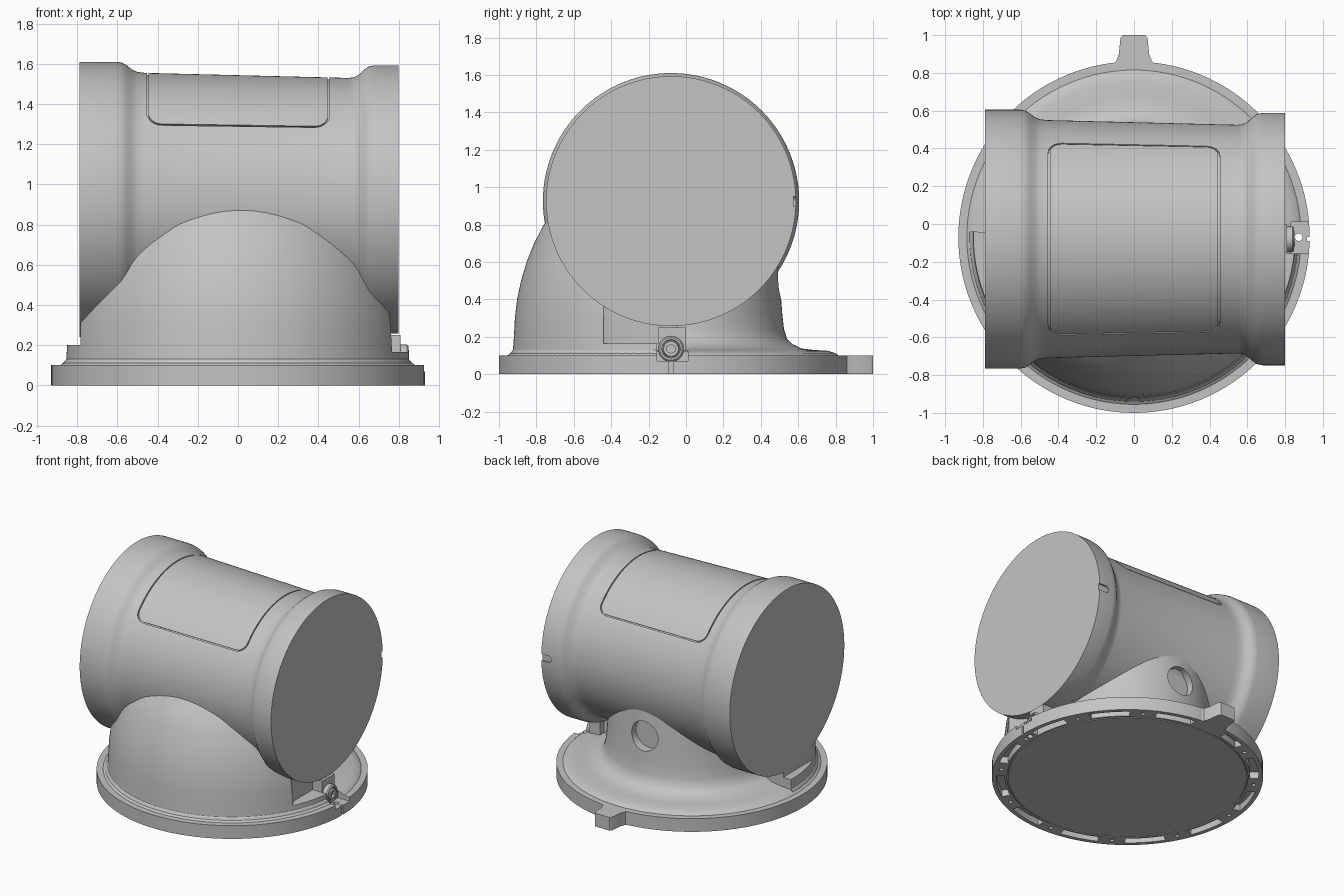
import bpy, bmesh
from math import sin, cos, pi, radians, hypot
from mathutils import Matrix, Vector

if "Cube" in bpy.data.objects:
    bpy.data.objects.remove(bpy.data.objects["Cube"])

grey = bpy.data.materials.new("cast grey")
grey.use_nodes = True
grey.diffuse_color = (0.55, 0.55, 0.55, 1)
grey.node_tree.nodes["Principled BSDF"].inputs["Base Color"].default_value = (0.55, 0.55, 0.55, 1)

CY = -0.07                                  # base centre in y
AXIS_Y, AXIS_Z = -0.08, 0.925               # barrel axis
ALONG_X = Matrix.Rotation(pi / 2, 4, 'Y')   # lathe axis z -> x
ALONG_Y = Matrix.Rotation(-pi / 2, 4, 'X')  # lathe axis z -> y


def finish(name, bm, matrix=Matrix()):
    bmesh.ops.remove_doubles(bm, verts=bm.verts, dist=1e-5)
    bmesh.ops.recalc_face_normals(bm, faces=bm.faces)
    bm.transform(matrix)
    mesh = bpy.data.meshes.new(name)
    bm.to_mesh(mesh)
    bm.free()
    mesh.materials.append(grey)
    ob = bpy.data.objects.new(name, mesh)
    bpy.context.collection.objects.link(ob)
    return ob


def lathe(name, profile, steps=128, a0=0.0, a1=360.0, matrix=Matrix()):
    """Turn a closed (radius, height) outline about z, fully or through an arc."""
    bm = bmesh.new()
    full = a1 - a0 >= 360
    rings = []
    for i in range(steps if full else steps + 1):
        a = radians(a0 + (a1 - a0) * i / steps)
        rings.append([bm.verts.new((r * cos(a), r * sin(a), h)) for r, h in profile])
    n = len(profile)
    for i in range(steps):
        p, q = rings[i], rings[(i + 1) % len(rings)]
        for j in range(n):
            k = (j + 1) % n
            if profile[j][0] > 0 or profile[k][0] > 0:
                bm.faces.new((p[j], p[k], q[k], q[j]))
    if not full:
        bm.faces.new(rings[0])
        bm.faces.new(rings[-1])
    return finish(name, bm, matrix)


def prism(name, outline, low, high, matrix=Matrix()):
    bm = bmesh.new()
    face = bm.faces.new([bm.verts.new((x, y, low)) for x, y in outline])
    top = bmesh.ops.extrude_face_region(bm, geom=[face])["geom"]
    bmesh.ops.translate(bm, vec=(0, 0, high - low),
                        verts=[v for v in top if isinstance(v, bmesh.types.BMVert)])
    return finish(name, bm, matrix)


def box(name, x0, x1, y0, y1, z0, z1):
    return prism(name, [(x0, y0), (x1, y0), (x1, y1), (x0, y1)], z0, z1)


def rod(name, radius, length, place, turn=Matrix(), steps=32):
    return lathe(name, [(0, 0), (radius, 0), (radius, length), (0, length)], steps,
                 matrix=Matrix.Translation(place) @ turn)


def cut(target, cutters):
    bpy.context.view_layer.objects.active = target
    for c in cutters:
        c.hide_render = True
        mod = target.modifiers.new("cut", 'BOOLEAN')
        mod.operation, mod.solver, mod.object = 'DIFFERENCE', 'EXACT', c
        bpy.ops.object.modifier_apply(modifier=mod.name)
        bpy.data.objects.remove(c)


at_base = Matrix.Translation((0, CY, 0))

# Base disc with the rear neck and its fillet
base = lathe("base_and_rear_neck", [
    (0, 0), (.93, 0), (.93, .1), (.885, .1), (.87, .112), (.83, .125), (.75, .13), (.69, .137),
    (.64, .16), (.61, .19), (.594, .24), (.585, .32), (.575, .45), (.57, .6), (.56, .72), (0, .72)],
    matrix=at_base)

# Underside: seam ring, slots and screw holes; round port at the rear
cutters = [lathe("seam", [(.818, -.02), (.826, -.02), (.826, .01), (.818, .01)], matrix=at_base)]
for i in range(12):
    mid = 30 * i + 12
    cutters.append(lathe("slot", [(.842, -.02), (.9, -.02), (.9, .05), (.842, .05)], 8,
                         mid - 9, mid + 9, at_base))
    a = radians(mid + 15)
    cutters.append(rod("hole", .014, .06, (.872 * cos(a), CY + .872 * sin(a), -.02), steps=12))
cutters.append(rod("port", .11, .2, (0, .44, .51), ALONG_Y, 48))
# Clamp pocket with its slit and through hole
cutters.append(box("pocket", .83, 1, -.155, .01, .07, .3))
cutters.append(rod("pin_hole", .02, .3, (.872, CY, -.1)))
cutters.append(box("slit", .915, 1, -.09, -.07, -.1, .2))
cut(base, cutters)

# Bulging front half of the neck, trimmed flush with the barrel ends
front_neck = lathe("front_neck", [
    (0, .08), (.875, .08), (.87, .112), (.855, .13), (.85, .2), (.845, .3), (.833, .4), (.812, .5),
    (.782, .6), (.742, .7), (.69, .8), (.6, .9), (0, .9)], 96, -182, 2, at_base)
cut(front_neck, [
    box("left_trim", .79, 1.2, -1, 1, .2, 1),
    box("right_trim", -1.2, -.785, -1, 1, .2, 1),
    prism("clamp_trim", [(.73, -.36), (.73, .1), (1, .1), (1, -.44), (.75, -.44)], .165, .36),
    box("clamp_pocket", .81, 1, -.155, .1, .06, .3)])

# Rear tab on the base
side = [(.13, .84), (.095, .86), (.08, .9), (.072, .985), (.06, 1)]
tab = prism("rear_tab", [(.13, .75)] + side + [(-x, y) for x, y in reversed(side)] + [(-.13, .75)], 0, .1)

# Barrel: tapered tube with two collars
barrel = lathe("barrel", [
    (0, -.79), (.685, -.79), (.685, -.6), (.68, -.575), (.665, -.55), (.645, -.525), (.635, -.5),
    (.63, -.46), (.605, .55), (.608, .575), (.62, .6), (.648, .63), (.662, .65), (.668, .68),
    (.668, .8), (0, .8)], 160,
    matrix=Matrix.Translation((0, AXIS_Y, AXIS_Z)) @ ALONG_X)


def on_barrel(x, arc, lift=0):
    r = .6186 - .0248 * x + lift
    a = arc / .615
    return Vector((x, AXIS_Y + r * sin(a), AXIS_Z + r * cos(a)))


# Hatch seam: rounded rectangle wrapped over the top of the barrel
half_x, half_arc, corner = .45, .575, .07
path = []
for sx, sy, start in ((1, 1, 0), (-1, 1, 90), (-1, -1, 180), (1, -1, 270)):
    for i in range(7):
        a = radians(start + 15 * i)
        path.append((sx * (half_x - corner) + corner * cos(a), sy * (half_arc - corner) + corner * sin(a)))
dense = []
for (x0, s0), (x1, s1) in zip(path, path[1:] + path[:1]):
    n = max(1, int(hypot(x1 - x0, s1 - s0) / .03))
    dense += [(x0 + (x1 - x0) * t / n, s0 + (s1 - s0) * t / n) for t in range(n)]
bm = bmesh.new()
loops = []
for i, (x, s) in enumerate(dense):
    xa, sa = dense[i - 1]
    xb, sb = dense[(i + 1) % len(dense)]
    size = hypot(xb - xa, sb - sa)
    nx, ns = (sb - sa) / size * .004, -(xb - xa) / size * .004
    loops.append([bm.verts.new(on_barrel(x + k * nx, s + k * ns, lift))
                  for k, lift in ((-1, -.01), (1, -.01), (1, .02), (-1, .02))])
for p, q in zip(loops, loops[1:] + loops[:1]):
    for j in range(4):
        k = (j + 1) % 4
        bm.faces.new((p[j], p[k], q[k], q[j]))
seam = finish("hatch_seam", bm)

# Small locating slot in the left collar
cut(barrel, [seam, box("slot", .74, .9, .575, .7, .9, .95),
             rod("slot_end", .025, .2, (.74, .575, .925), ALONG_Y, 16)])

# Clamp lug and hex socket screw at the left end
lug = box("clamp_lug", .72, .81, -.15, .0, .07, .25)
screw = lathe("clamp_screw", [(0, 0), (.068, 0), (.068, .05), (.06, .058), (.05, .058),
                              (.048, .05), (.044, .05), (.04, .062), (0, .062)], 40,
              matrix=Matrix.Translation((.79, AXIS_Y, .135)) @ ALONG_X)
cut(screw, [rod("hex_socket", .024, .1, (.835, AXIS_Y, .135), ALONG_X, 6)])

for ob in (base, front_neck, tab, barrel, lug, screw):
    bpy.ops.object.select_all(action='DESELECT')
    ob.select_set(True)
    bpy.context.view_layer.objects.active = ob
    bpy.ops.object.shade_smooth_by_angle(angle=radians(35))
